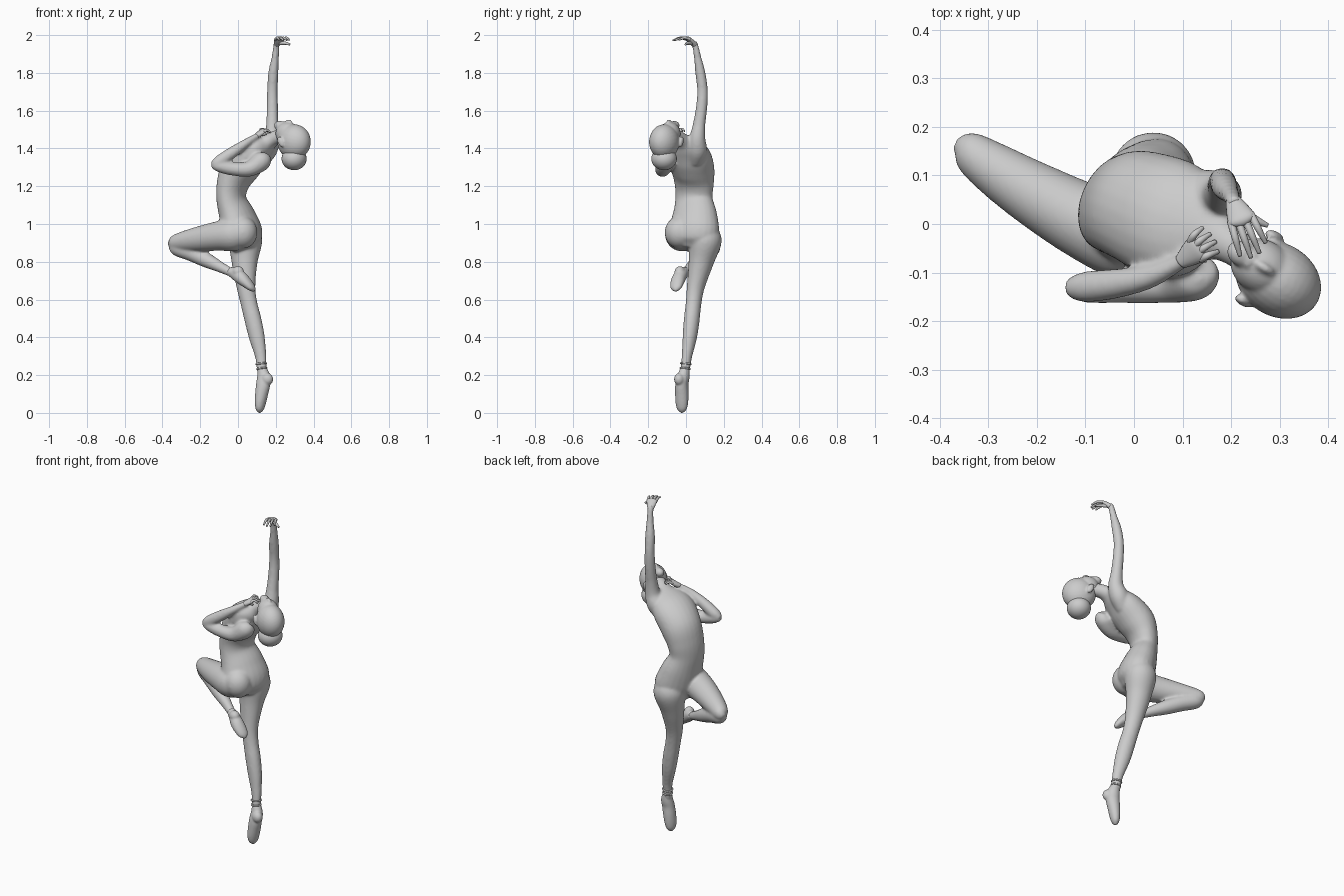
import bpy, bmesh, math
from mathutils import Vector, Matrix

RIGHT = Vector((0.42, 0.9, 0))      # figure's own right-hand side


def spline(p, steps):
    """Catmull-Rom through rows of x, y, z, width radius, depth radius."""
    out = []
    for i in range(len(p) - 1):
        a, b, c, d = p[max(i - 1, 0)], p[i], p[i + 1], p[min(i + 2, len(p) - 1)]
        for s in range(steps):
            t = s / steps
            out.append([0.5 * (2 * b[k] + (c[k] - a[k]) * t
                        + (2 * a[k] - 5 * b[k] + 4 * c[k] - d[k]) * t * t
                        + (3 * b[k] - a[k] - 3 * c[k] + d[k]) * t ** 3) for k in range(5)])
    return out + [list(p[-1])]


def tube(bm, pts, side=RIGHT, sides=24, steps=6):
    """Closed limb with elliptical cross-sections along a smooth path."""
    rows = spline([p if len(p) == 5 else (*p, p[3]) for p in pts], steps)
    rings, n = [], len(rows)
    for i, r in enumerate(rows):
        t = (Vector(rows[min(i + 1, n - 1)][:3]) - Vector(rows[max(i - 1, 0)][:3])).normalized()
        u = (side - t * side.dot(t)).normalized()
        v = t.cross(u)
        ring = []
        for k in range(sides):
            a = 2 * math.pi * k / sides
            ring.append(bm.verts.new(Vector(r[:3]) + u * math.cos(a) * max(r[3], 0.002)
                                     + v * math.sin(a) * max(r[4], 0.002)))
        rings.append(ring)
    for a, b in zip(rings, rings[1:]):
        for k in range(sides):
            j = (k + 1) % sides
            bm.faces.new((a[k], a[j], b[j], b[k]))
    bm.faces.new(rings[0][::-1])
    bm.faces.new(rings[-1])


def ball(bm, loc, radii, axis=(0, 0, 1), side=RIGHT):
    """Ellipsoid: radii are side, depth and along-axis."""
    z = Vector(axis).normalized()
    x = (side - z * side.dot(z)).normalized()
    rot = Matrix((x, z.cross(x), z)).transposed().to_4x4()
    bmesh.ops.create_uvsphere(bm, u_segments=28, v_segments=18, radius=1,
                              matrix=Matrix.Translation(loc) @ rot @ Matrix.Diagonal((*radii, 1)))


def finish(name, bm, voxel=None, smooth=6):
    bmesh.ops.recalc_face_normals(bm, faces=bm.faces)
    me = bpy.data.meshes.new(name)
    bm.to_mesh(me)
    bm.free()
    for f in me.polygons:
        f.use_smooth = True
    ob = bpy.data.objects.new(name, me)
    bpy.context.collection.objects.link(ob)
    if voxel:
        m = ob.modifiers.new("fuse", 'REMESH')
        m.mode, m.voxel_size, m.use_smooth_shade = 'VOXEL', voxel, True
        m = ob.modifiers.new("soften", 'SMOOTH')
        m.factor, m.iterations = 0.5, smooth
    return ob


# Body: torso, limbs and neck fused into one skin
bm = bmesh.new()
tube(bm, [(.04, .03, .865, .06, .05), (.03, .035, .90, .12, .085), (.02, .04, .96, .142, .1),
          (-.005, .045, 1.04, .126, .09), (-.035, .042, 1.13, .104, .073),
          (-.028, .043, 1.21, .108, .08), (.008, .036, 1.29, .118, .098),
          (.07, .012, 1.36, .125, .09), (.13, -.008, 1.41, .105, .062),
          (.17, -.025, 1.44, .055, .042), (.21, -.05, 1.46, .038, .038),
          (.26, -.085, 1.455, .04, .04)])
ball(bm, (.025, -.035, .955), (.078, .078, .085))                     # seat cheeks
ball(bm, (.052, .065, .95), (.078, .075, .085))
# standing leg
tube(bm, [(.04, .10, .99, .05), (.04, .102, .92, .088), (.035, .08, .80, .066, .07),
          (.042, .052, .67, .047, .051), (.058, .04, .58, .041, .045), (.08, .03, .49, .041, .046),
          (.10, .02, .40, .037, .043), (.12, .005, .30, .027, .031), (.125, -.003, .24, .025, .027),
          (.13, -.01, .19, .024, .026)])
# raised bent leg
tube(bm, [(.05, -.045, .96, .06), (-.02, -.025, .945, .088), (-.10, .005, .937, .079),
          (-.21, .065, .92, .066), (-.30, .122, .905, .052), (-.345, .155, .896, .038),
          (-.368, .165, .892, .012)])
tube(bm, [(-.35, .157, .895, .02), (-.325, .142, .875, .042), (-.25, .105, .848, .044),
          (-.17, .065, .81, .04), (-.10, .03, .775, .03), (-.05, .003, .75, .024),
          (-.02, -.012, .737, .022)], side=Vector((0, 0, 1)))
# arm folded to the chest
tube(bm, [(.14, -.085, 1.36, .03), (.125, -.105, 1.335, .052), (.06, -.122, 1.292, .041),
          (-.03, -.128, 1.292, .035), (-.10, -.13, 1.307, .032), (-.138, -.131, 1.315, .018)])
tube(bm, [(-.138, -.131, 1.312, .016), (-.105, -.13, 1.328, .031), (-.04, -.123, 1.372, .031),
          (.03, -.11, 1.42, .024), (.085, -.085, 1.457, .017), (.11, -.068, 1.472, .016)])
# arm reaching up
tube(bm, [(.12, .05, 1.33, .04), (.155, .06, 1.39, .052), (.18, .06, 1.45, .043),
          (.182, .07, 1.53, .033), (.182, .083, 1.62, .03), (.182, .087, 1.71, .028),
          (.187, .076, 1.80, .027), (.197, .062, 1.88, .02), (.203, .05, 1.94, .017),
          (.207, .04, 1.965, .017)], side=Vector((1, 0, 0)))
finish("body", bm, 0.007, 10)

# Head with jaw, nose and ears
CROWN = Vector((.8, -.5, -.15)).normalized()
bm = bmesh.new()
ball(bm, (.297, -.115, 1.435), (.075, .093, .093), CROWN)
ball(bm, (.262, -.088, 1.478), (.056, .062, .066), CROWN)
ball(bm, (.222, -.062, 1.52), (.026, .026, .032), CROWN)              # chin
ball(bm, (.268, -.09, 1.535), (.011, .018, .024), CROWN)              # nose
ball(bm, (.24, -.073, 1.533), (.02, .012, .01), CROWN)                # lips
for s in (-1, 1):
    ball(bm, Vector((.258, -.092, 1.435)) + RIGHT * .074 * s, (.011, .018, .03), (.4, -.2, -.9))
finish("head", bm, 0.005, 4)

# Hair bun hanging below the head
bm = bmesh.new()
ball(bm, (.297, -.116, 1.345), (.068, .066, .06))
finish("hair_bun", bm)

# Pointed feet in soft shoes: sole path plus heel
bm = bmesh.new()
tube(bm, [(.128, -.006, .235, .024), (.136, -.014, .19, .032, .036), (.133, -.022, .15, .034, .038),
          (.125, -.022, .10, .036, .034), (.118, -.022, .05, .034, .028),
          (.115, -.021, .018, .025, .02), (.114, -.02, .0, .006, .006)])
ball(bm, (.153, -.034, .178), (.028, .034, .034))
finish("standing_foot", bm, 0.005, 4)
bm = bmesh.new()
tube(bm, [(-.045, 0, .75, .024), (-.01, -.02, .735, .03, .034), (.02, -.038, .712, .036, .034),
          (.05, -.048, .685, .036, .027), (.075, -.053, .66, .028, .018), (.088, -.055, .645, .007)])
ball(bm, (.0, -.032, .747), (.028, .032, .03))
finish("raised_foot", bm, 0.005, 4)

# Ankle ribbons
for name, loc, axis, r in (("ribbon_upper", (.123, -.001, .26), (.1, -.1, -1), .026),
                           ("ribbon_lower", (.126, -.005, .235), (.1, -.1, -1), .025)):
    bpy.ops.mesh.primitive_torus_add(major_segments=24, minor_segments=8, major_radius=r,
                                     minor_radius=.005, location=loc,
                                     rotation=Vector(axis).to_track_quat('Z', 'Y').to_euler())
    bpy.context.object.name = name
    bpy.ops.object.shade_smooth()


def hand(name, wrist, knuckle, tip, across, bend, thumb):
    """Flattened palm with four curved fingers and a thumb."""
    w, k, t, a, b = (Vector(v) for v in (wrist, knuckle, tip, across, bend))
    a.normalize()
    bm = bmesh.new()
    mid = w.lerp(k, .55)
    tube(bm, [(*w, .016, .015), (*mid, .025, .014), (*k, .028, .011), (*k.lerp(t, .12), .012, .006)],
         side=a, sides=16)
    for i in range(4):
        o = (i - 1.5) * .0145
        end = k.lerp(t, (.85, 1, .97, .78)[i]) + a * o * 1.35
        start = k.lerp(w, .15) + a * o
        m = start.lerp(end, .5) + b
        tube(bm, [(*start, .008), (*m, .0072), (*end, .0045)], side=a, sides=10)
    th = Vector(thumb)
    tube(bm, [(*w.lerp(k, .25), .011), (*mid.lerp(th, .55), .009), (*th, .005)], side=a, sides=10)
    finish(name, bm)


hand("raised_hand", (.204, .048, 1.948), (.222, .008, 1.982), (.25, -.066, 1.972),
     (.9, .36, 0), (0, 0, .01), (.275, -.003, 1.95))
hand("folded_hand", (.098, -.077, 1.465), (.132, -.05, 1.492), (.163, -.028, 1.487),
     (-.5, .85, .1), (-.004, .0, .012), (.15, -.075, 1.475))
